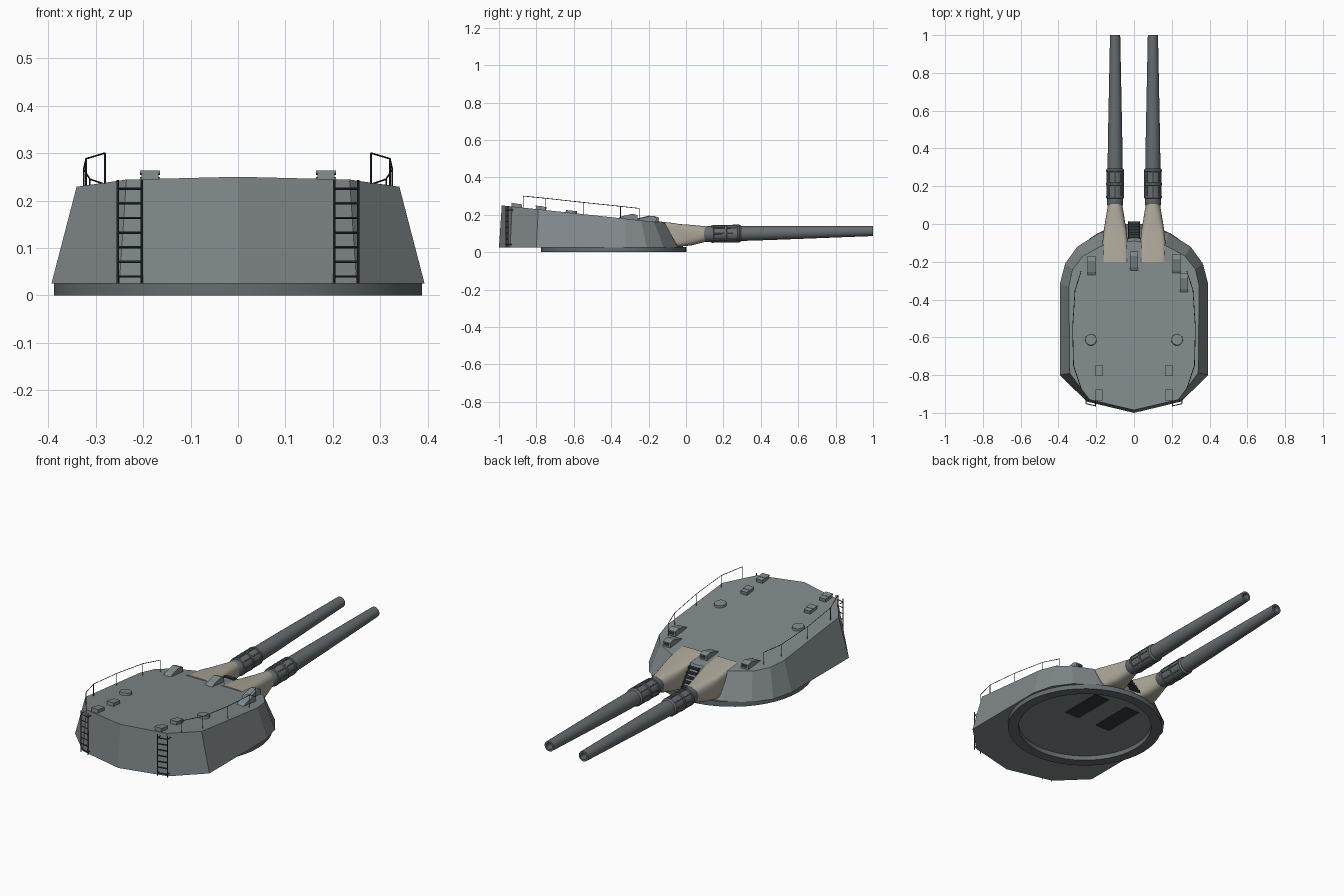
import bpy, bmesh, math
from mathutils import Vector, Matrix

if "Cube" in bpy.data.objects:
    bpy.data.objects.remove(bpy.data.objects["Cube"])


def mat(name, c):
    m = bpy.data.materials.new(name)
    m.diffuse_color = (*c, 1)
    m.use_nodes = True
    m.node_tree.nodes["Principled BSDF"].inputs["Base Color"].default_value = m.diffuse_color
    return m


ARMOUR = mat("armour_grey", (0.22, 0.25, 0.26))
STEEL = mat("gun_grey", (0.13, 0.15, 0.16))
CANVAS = mat("canvas", (0.42, 0.39, 0.32))
DARK = mat("dark_steel", (0.035, 0.04, 0.045))
SLOPE = math.atan(0.1077)


def roof(y):
    return 0.25 - 0.1077 * (y + 0.985)


def make(name, bm, m, smooth=False):
    bmesh.ops.recalc_face_normals(bm, faces=bm.faces)
    me = bpy.data.meshes.new(name)
    bm.to_mesh(me)
    bm.free()
    ob = bpy.data.objects.new(name, me)
    bpy.context.collection.objects.link(ob)
    me.materials.append(m)
    if smooth:
        bpy.context.view_layer.objects.active = ob
        ob.select_set(True)
        bpy.ops.object.shade_smooth_by_angle(angle=math.radians(35))
        ob.select_set(False)
    return ob


def loft(name, rings, m, smooth=False, cap=True, loop=False):
    bm = bmesh.new()
    vs = [[bm.verts.new(p) for p in r] for r in rings]
    n = len(vs[0])
    pairs = list(zip(vs, vs[1:])) + ([(vs[-1], vs[0])] if loop else [])
    for a, b in pairs:
        for i in range(n):
            j = (i + 1) % n
            bm.faces.new((a[i], a[j], b[j], b[i]))
    if cap and not loop:
        bm.faces.new(vs[0])
        bm.faces.new(vs[-1])
    return make(name, bm, m, smooth)


def box(name, c, size, m, tilt=0):
    bm = bmesh.new()
    bmesh.ops.create_cube(bm, size=1, matrix=Matrix.Translation(c)
                          @ Matrix.Rotation(tilt, 4, 'X') @ Matrix.Diagonal((*size, 1)))
    return make(name, bm, m)


def rods(name, segments, r, m, sides=6):
    bm = bmesh.new()
    for a, b in segments:
        a, b = Vector(a), Vector(b)
        q = (b - a).to_track_quat('Z', 'Y').to_matrix().to_4x4()
        bmesh.ops.create_cone(bm, cap_ends=True, segments=sides, radius1=r, radius2=r,
                              depth=(b - a).length, matrix=Matrix.Translation((a + b) / 2) @ q)
    return make(name, bm, m)


def mirrored(half):
    return half + [(-x, y) for x, y in half[-2:0:-1]]


# Armoured gunhouse: bottom outline lofted to the sloping roof outline
bottom = mirrored([(0, -1.0), (.25, -.94), (.393, -.80), (.393, -.32), (.365, -.21),
                   (.30, -.12), (.18, -.045), (0, -.015)])
top = mirrored([(0, -.985), (.235, -.93), (.34, -.79), (.345, -.33), (.325, -.24),
                (.27, -.17), (.17, -.115), (0, -.09)])
loft("gunhouse", [[(x, y, .025) for x, y in bottom],
                  [(x, y, roof(y)) for x, y in top]], ARMOUR)

# Turning ring under the gunhouse
ring = []
for r, z in ((.388, 0), (.388, .027), (.335, .027), (.335, 0)):
    ring.append([(r * math.cos(t * math.tau / 48), -.386 + r * math.sin(t * math.tau / 48), z)
                 for t in range(48)])
loft("base_ring", ring, STEEL, True, loop=True)


def sq(v, n):
    return math.copysign(abs(v) ** (2 / n), v)


# Barrel profile: (distance along axis, radius)
barrel = [(.04, .03), (.09, .036), (.10, .042), (.135, .042), (.137, .047), (.147, .047),
          (.149, .043), (.205, .043), (.207, .048), (.217, .048), (.219, .043), (.275, .043),
          (.277, .047), (.287, .047), (.295, .040), (.45, .038), (1.0, .027), (1.0, .017), (.9, .017)]
bag = [(-.2, .068, .03, roof(-.2) + .005, 9), (-.09, .066, .03, roof(-.09) + .005, 7),
       (-.03, .060, .03, .150, 5), (.03, .050, .036, .146, 3.2), (.105, .038, .055, .139, 2.1)]

for s, side in ((1, "right"), (-1, "left")):
    # Gun barrel with bands and bore
    loft(side + "_gun_barrel",
         [[(s * .1 + r * math.cos(k * math.tau / 24), y,
            .1 + .0186 * (y - .3) + r * math.sin(k * math.tau / 24)) for k in range(24)]
          for y, r in barrel], STEEL, True)
    rods(side + "_band_bolts", [((s * .1 + .044 * math.cos(a), .14, .098 + .044 * math.sin(a)),
                                 (s * .1 + .044 * math.cos(a), .285, .1 + .044 * math.sin(a)))
                                for a in [k * math.tau / 8 for k in range(8)]], .003, STEEL)

    # Canvas blast bag, boxy at the roof and round at the gun
    loft(side + "_blast_bag",
         [[(s * .1 + w * sq(math.cos((k + .5) * math.tau / 24), n), y,
            (z0 + z1) / 2 + (z1 - z0) / 2 * sq(math.sin((k + .5) * math.tau / 24), n))
           for k in range(24)] for y, w, z0, z1, n in bag], CANVAS, True)

    # Gun well seen from below
    box(side + "_gun_well", (s * .1, -.25, .0245), (.09, .24, .003), DARK)

    # Rear ladder following the angled back plate
    def back(x, off=.012):
        return -1.0 + .24 * x - off
    xa, xb = .203, .253
    segs = [((s * x, back(x), .025), (s * x, back(x), .243)) for x in (xa, xb)]
    segs += [((s * xa, back(xa), z), (s * xb, back(xb), z))
             for z in [.04 + .0308 * i for i in range(7)]]
    segs += [((s * x, back(x), z), (s * x, back(x, -.015), z))
             for x in (xa, xb) for z in (.04, .225)]
    rods(side + "_ladder", segs, .0025, DARK, 4)

    # Roof railing with posts
    path = [(.28, -.87, .30), (.32, -.75, .288), (.325, -.55, .266),
            (.312, -.35, .245), (.28, -.25, .234)]
    path = [(s * x, y, z) for x, y, z in path]
    segs = list(zip(path, path[1:])) + [(p, (p[0], p[1], roof(p[1]) - .003)) for p in path]
    rods(side + "_railing", segs, .0018, DARK, 4)

    # Round roof hatch
    bm = bmesh.new()
    bmesh.ops.create_cone(bm, cap_ends=True, segments=20, radius1=.031, radius2=.029, depth=.016,
                          matrix=Matrix.Translation((s * .228, -.613, roof(-.613) + .004))
                          @ Matrix.Rotation(-SLOPE, 4, 'X'))
    make(side + "_roof_hatch", bm, ARMOUR, True)

    # Ventilator boxes with a lid strip
    for y, tag in ((-.905, "rear"), (-.775, "fore")):
        z = roof(y)
        box(f"{side}_{tag}_vent", (s * .185, y, z + .007), (.036, .056, .02), ARMOUR, -SLOPE)
        box(f"{side}_{tag}_vent_lid", (s * .185, y - .012, z + .017), (.042, .034, .006), ARMOUR, -SLOPE)

# Wedge-shaped sighting hoods with a dark slit on the front
for i, (x, y) in enumerate(((-.225, -.22), (.225, -.21), (.265, -.31), (0, -.195))):
    h = [(y - .055, roof(y - .055) - .003), (y + .05, roof(y + .05) - .003),
         (y + .05, roof(y) + .02), (y + .025, roof(y) + .028), (y - .035, roof(y) + .014)]
    loft(f"sighting_hood_{i + 1}", [[(x + d, a, b) for a, b in h] for d in (-.021, .021)], ARMOUR)
    box(f"hood_slit_{i + 1}", (x, y + .05, roof(y) + .009), (.028, .003, .014), DARK)

# Steps down the front plate between the guns
for i in range(6):
    t = i / 5
    box(f"front_step_{i + 1}", (0, -.065 + .07 * t, .145 - .1 * t), (.056, .018, .008), DARK)
for s, side in ((1, "right"), (-1, "left")):
    rods(side + "_step_rail", [((s * .028, -.075, .15), (s * .028, .012, .035))], .004, DARK, 4)
